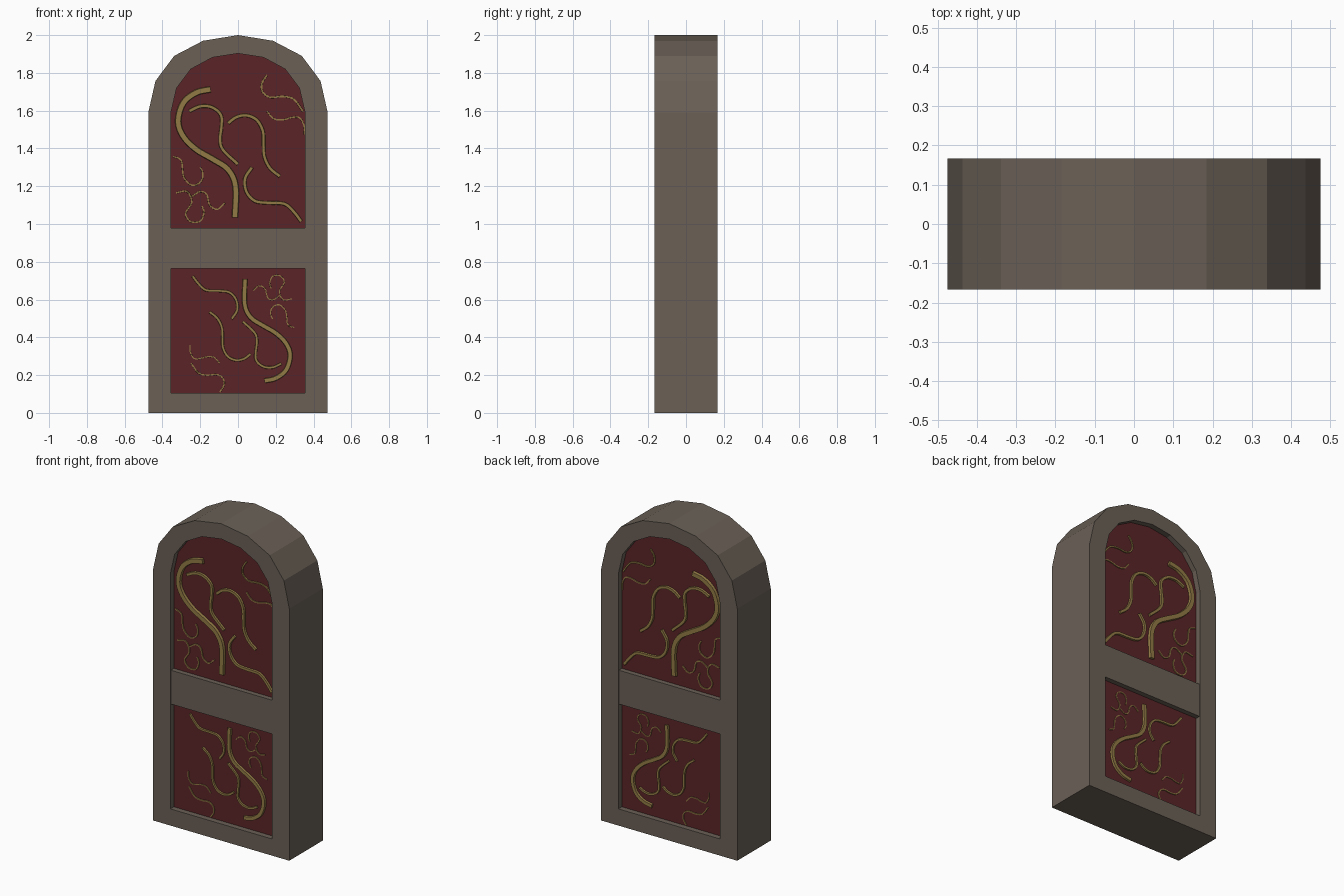
import bpy, bmesh
from mathutils import Vector

if "Cube" in bpy.data.objects:
    bpy.data.objects.remove(bpy.data.objects["Cube"])


def material(name, rgb):
    m = bpy.data.materials.new(name)
    m.diffuse_color = (*rgb, 1)
    m.use_nodes = True
    m.node_tree.nodes["Principled BSDF"].inputs["Base Color"].default_value = m.diffuse_color
    return m


STONE = material("grey brown stone", (0.145, 0.118, 0.094))
RED = material("dark red panel", (0.105, 0.018, 0.021))
GOLD = material("old gold", (0.29, 0.195, 0.06))
DEPTH, PANEL = 0.167, 0.132


def finish(bm, name, mat):
    bmesh.ops.recalc_face_normals(bm, faces=bm.faces)
    me = bpy.data.meshes.new(name)
    bm.to_mesh(me)
    bm.free()
    me.materials.append(mat)
    ob = bpy.data.objects.new(name, me)
    bpy.context.collection.objects.link(ob)
    return ob


def arch(base, half):
    # mirror the right half of the arch into a closed outline
    right = [(half[0][0], base)] + half
    return right + [(-x, z) for x, z in reversed(right) if x > 0]


outer = arch(0, [(.475, 1.59), (.437, 1.757), (.338, 1.89), (.185, 1.97), (0, 2)])
inner = arch(.105, [(.355, 1.59), (.325, 1.72), (.25, 1.82), (.135, 1.882), (0, 1.903)])
n = len(outer)

# arched frame: outer shell, front and back rims, inner reveals
bm = bmesh.new()
loops = []
for outline, y in ((inner, -.12), (inner, -DEPTH), (outer, -DEPTH),
                   (outer, DEPTH), (inner, DEPTH), (inner, .12)):
    loops.append([bm.verts.new((x, y, z)) for x, z in outline])
for a, b in zip(loops, loops[1:] + loops[:1]):
    for i in range(n):
        j = (i + 1) % n
        bm.faces.new((a[i], a[j], b[j], b[i]))
finish(bm, "arched_frame", STONE)

# red panel slab
bm = bmesh.new()
a, b = [[bm.verts.new((x, y, z)) for x, z in inner] for y in (-PANEL, PANEL)]
bm.faces.new(a)
bm.faces.new(b)
for i in range(n):
    bm.faces.new((a[i], a[(i + 1) % n], b[(i + 1) % n], b[i]))
finish(bm, "red_panel", RED)

# cross rail
bm = bmesh.new()
bmesh.ops.create_cube(bm, size=1)
for v in bm.verts:
    v.co = (v.co.x * .71, v.co.y * 2 * .163, .872 + v.co.z * .213)
finish(bm, "cross_rail", STONE)


def spline(pts, steps=4):
    # smooth path through the points
    p = [Vector(q) for q in pts]
    p = [2 * p[0] - p[1]] + p + [2 * p[-1] - p[-2]]
    out = []
    for i in range(1, len(p) - 2):
        for k in range(steps):
            t = k / steps
            out.append(.5 * (2 * p[i] + (p[i + 1] - p[i - 1]) * t
                             + (2 * p[i - 1] - 5 * p[i] + 4 * p[i + 1] - p[i + 2]) * t * t
                             + (3 * p[i] - p[i - 1] - 3 * p[i + 1] + p[i + 2]) * t ** 3))
    return out + [p[-2]]


def vine(name, width, pts):
    # raised strip on the upper panel, turned and shrunk copy below, both sides
    bm = bmesh.new()
    path = spline(pts)
    for lower in (False, True):
        s = .793 if lower else 1
        line = [Vector((.025 - s * p.x, 1.528 - s * p.y)) if lower else p for p in path]
        w, h = width * s / 2, min(.016, width * .6) * s
        for side in (-1, 1):
            rings = []
            for i, p in enumerate(line):
                d = (line[min(i + 1, len(line) - 1)] - line[max(i - 1, 0)]).normalized()
                nrm = Vector((-d.y, d.x))
                ring = []
                for off, up in ((-w, -.004), (-w * .8, h), (w * .8, h), (w, -.004)):
                    q = p + nrm * off
                    x = max(-.356, min(.356, q.x))
                    ring.append(bm.verts.new((x, side * (PANEL + up), q.y)))
                rings.append(ring)
            for r, t in zip(rings, rings[1:]):
                for k in range(4):
                    m = (k + 1) % 4
                    bm.faces.new((r[k], r[m], t[m], t[k]))
            bm.faces.new(rings[0])
            bm.faces.new(rings[-1])
    finish(bm, name, GOLD)


# main stem and branches
vine("main_stem", .034, [(-.145, 1.713), (-.222, 1.695), (-.29, 1.64), (-.317, 1.544), (-.29, 1.464),
                         (-.222, 1.395), (-.132, 1.342), (-.053, 1.289), (-.013, 1.2), (-.016, 1.034)])
vine("inner_branch", .02, [(-.259, 1.597), (-.2, 1.623), (-.138, 1.618), (-.09, 1.576),
                           (-.088, 1.51), (-.095, 1.45), (-.08, 1.393), (0, 1.316)])
vine("middle_branch", .02, [(-.053, 1.533), (-.01, 1.565), (.045, 1.575), (.1, 1.55), (.132, 1.49),
                            (.135, 1.42), (.14, 1.355), (.17, 1.295), (.222, 1.252)])
vine("lower_branch", .02, [(.074, 1.3), (.037, 1.24), (.045, 1.17), (.09, 1.122),
                           (.16, 1.112), (.245, 1.107), (.295, 1.065), (.335, 1.013)])
# fine tendrils
vine("top_tendril", .011, [(.153, 1.788), (.127, 1.745), (.13, 1.7), (.17, 1.671),
                           (.238, 1.675), (.296, 1.66), (.345, 1.595)])
vine("side_tendril", .009, [(.153, 1.597), (.19, 1.557), (.24, 1.552), (.28, 1.563),
                            (.325, 1.563), (.35, 1.52), (.352, 1.475)])
vine("left_tendril", .009, [(-.344, 1.358), (-.3, 1.335), (-.288, 1.25), (-.243, 1.205),
                            (-.196, 1.225), (-.186, 1.268), (-.2, 1.3)])
vine("curled_tendril", .009, [(-.328, 1.165), (-.27, 1.172), (-.245, 1.115), (-.278, 1.055),
                              (-.25, 1.012), (-.2, 1.015), (-.18, 1.06), (-.19, 1.095)])
vine("short_tendril", .009, [(-.245, 1.145), (-.2, 1.172), (-.165, 1.155), (-.15, 1.1),
                             (-.11, 1.078), (-.07, 1.11)])
